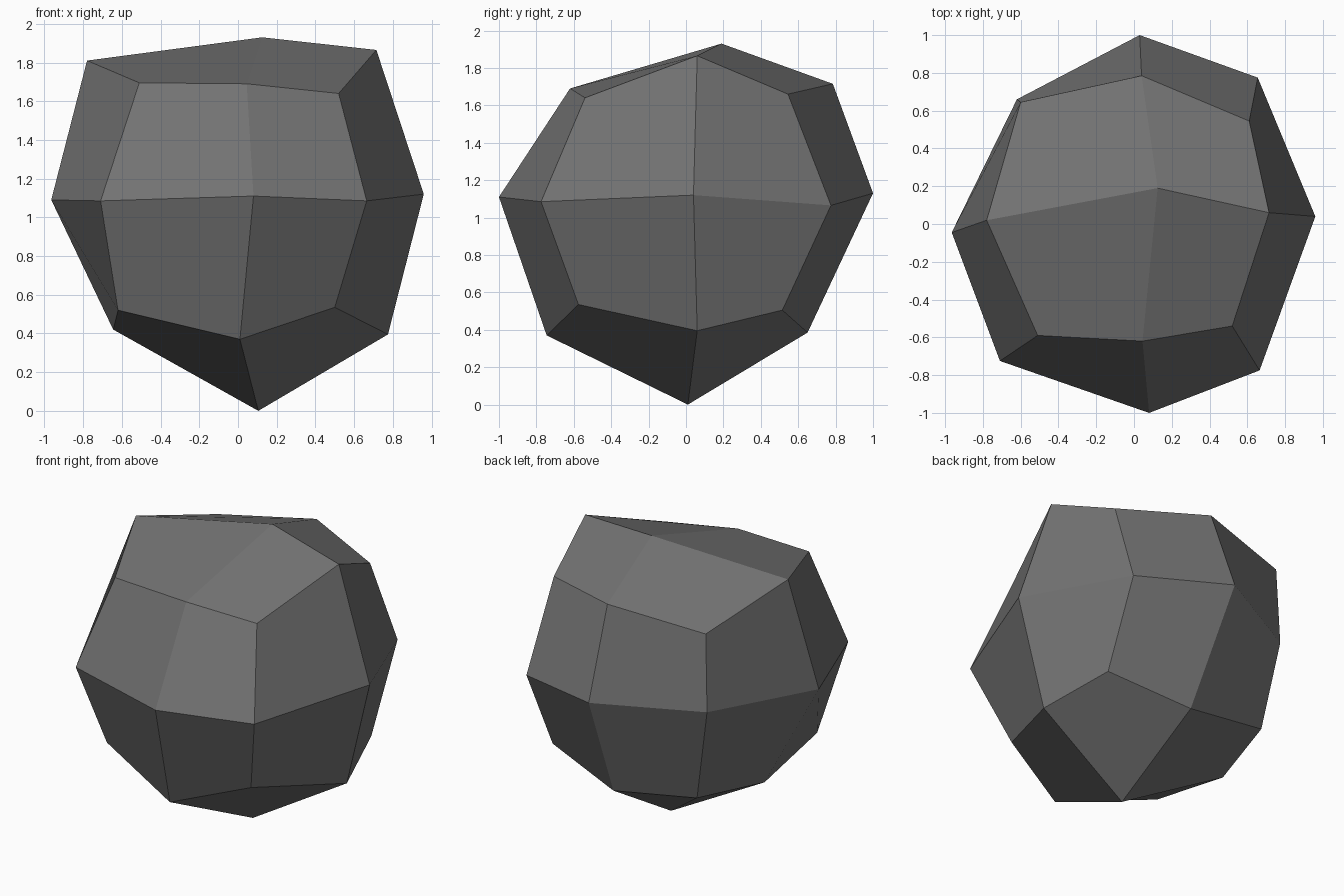
import bpy
import bmesh

# Remove the default cube
default = bpy.data.objects.get("Cube")
if default:
    bpy.data.objects.remove(default, do_unlink=True)

# Rough stone positions, one row of three points from -x to +x,
# rows going front to back, layers going bottom to top
BOTTOM = [
    (-.62, -.52, .52), (.01, -.745, .37), (.5, -.575, .535),
    (-.645, .08, .42), (.105, .01, 0), (.775, .06, .395),
    (-.51, .61, .48), (.09, .65, .385), (.64, .515, .505),
]
MIDDLE = [
    (-.71, -.725, 1.085), (.08, -1, 1.11), (.665, -.775, 1.085),
    (-.965, -.045, 1.09), (.96, .04, 1.12),
    (-.62, .66, 1.11), (.03, 1, 1.13), (.655, .775, 1.065),
]
TOP = [
    (-.51, -.59, 1.695), (.045, -.62, 1.69), (.52, -.54, 1.64),
    (-.78, .02, 1.81), (.125, .19, 1.93), (.715, .06, 1.865),
    (-.6, .645, 1.63), (.04, .785, 1.715), (.61, .545, 1.66),
]


def make_material(name, color):
    """Flat material shown the same in viewport and render."""
    mat = bpy.data.materials.new(name)
    mat.use_nodes = True
    mat.diffuse_color = color
    shader = next(n for n in mat.node_tree.nodes if n.type == "BSDF_PRINCIPLED")
    shader.inputs["Base Color"].default_value = color
    return mat


def grid_order(vert):
    """Sort key: layer, then row, then place in the row."""
    return tuple(round(c) for c in reversed(vert.co))


def make_rock(name, points, material):
    """Cube split once on every side, with each point pushed into place."""
    bm = bmesh.new()
    bmesh.ops.create_cube(bm, size=2)
    bmesh.ops.subdivide_edges(bm, edges=bm.edges[:], cuts=1, use_grid_fill=True)
    for vert, point in zip(sorted(bm.verts, key=grid_order), points):
        vert.co = point
    bmesh.ops.recalc_face_normals(bm, faces=bm.faces[:])
    mesh = bpy.data.meshes.new(name)
    bm.to_mesh(mesh)
    bm.free()
    mesh.shade_flat()
    mesh.materials.append(material)
    rock = bpy.data.objects.new(name, mesh)
    bpy.context.collection.objects.link(rock)
    return rock


# Faceted boulder
stone_grey = make_material("stone_grey", (.17, .17, .17, 1))
make_rock("rock", BOTTOM + MIDDLE + TOP, stone_grey)
